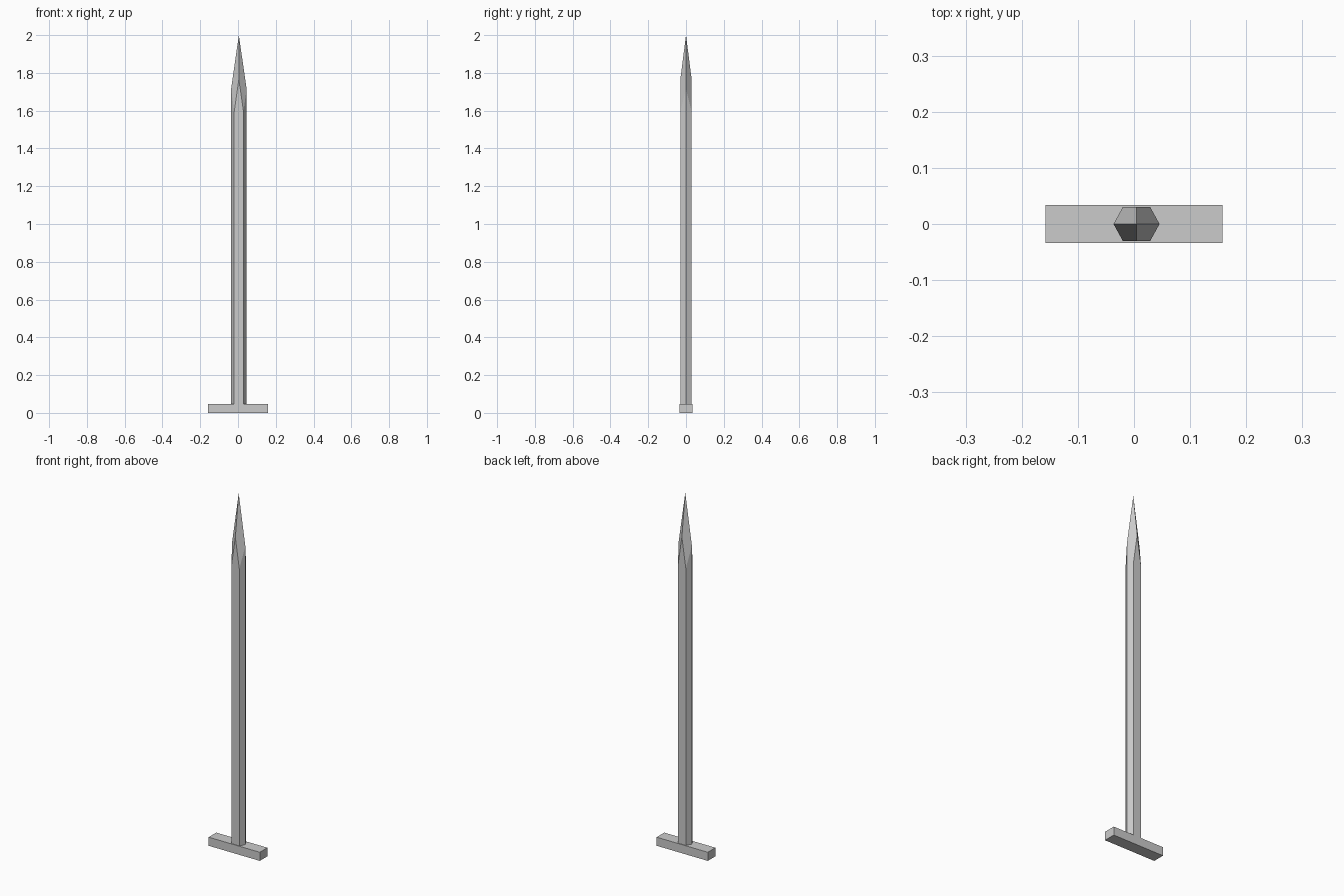
import bpy, bmesh

if "Cube" in bpy.data.objects:
    bpy.data.objects.remove(bpy.data.objects["Cube"])

CX = 0.0045                              # blade axis sits slightly off centre
HALF_W, FLAT_W, HALF_D = 0.041, 0.0245, 0.03
BASE, TIP = 0.048, 2.0
SLOPE_X = 0.285 / HALF_W                 # drop of the point towards the edges
SLOPE_Y = 0.235 / HALF_D                 # drop of the point towards the flats


def add_object(name, bm):
    bmesh.ops.recalc_face_normals(bm, faces=bm.faces)
    mesh = bpy.data.meshes.new(name)
    bm.to_mesh(mesh)
    bm.free()
    obj = bpy.data.objects.new(name, mesh)
    bpy.context.collection.objects.link(obj)
    return obj


# Crossguard: flat bar
bm = bmesh.new()
bmesh.ops.create_cube(bm, size=1)
bmesh.ops.scale(bm, vec=(0.316, 0.067, BASE), verts=bm.verts)
bmesh.ops.translate(bm, vec=(0, 0, BASE / 2), verts=bm.verts)
add_object("crossguard", bm)

# Blade: hexagonal bar ground to a four-sided point
bm = bmesh.new()
ring = [(-HALF_W, 0), (-FLAT_W, -HALF_D), (0, -HALF_D), (FLAT_W, -HALF_D),
        (HALF_W, 0), (FLAT_W, HALF_D), (0, HALF_D), (-FLAT_W, HALF_D)]
shoulder = [bm.verts.new((CX + x, y, TIP - abs(x) * SLOPE_X - abs(y) * SLOPE_Y))
            for x, y in ring]
corners = [0, 1, 3, 4, 5, 7]             # hexagon corners, without flat centres
base = {i: bm.verts.new((CX + ring[i][0], ring[i][1], BASE)) for i in corners}
tip = bm.verts.new((CX, 0, TIP))

bm.faces.new([base[i] for i in corners])
for a, b in zip(corners, corners[1:] + [8]):      # long sides of the bar
    top = [shoulder[i % 8] for i in range(b, a - 1, -1)]
    bm.faces.new([base[a], base[b % 8]] + top)
for i in range(0, 8, 2):                          # facets of the point
    bm.faces.new([shoulder[i], shoulder[i + 1], shoulder[(i + 2) % 8], tip])
add_object("blade", bm)
